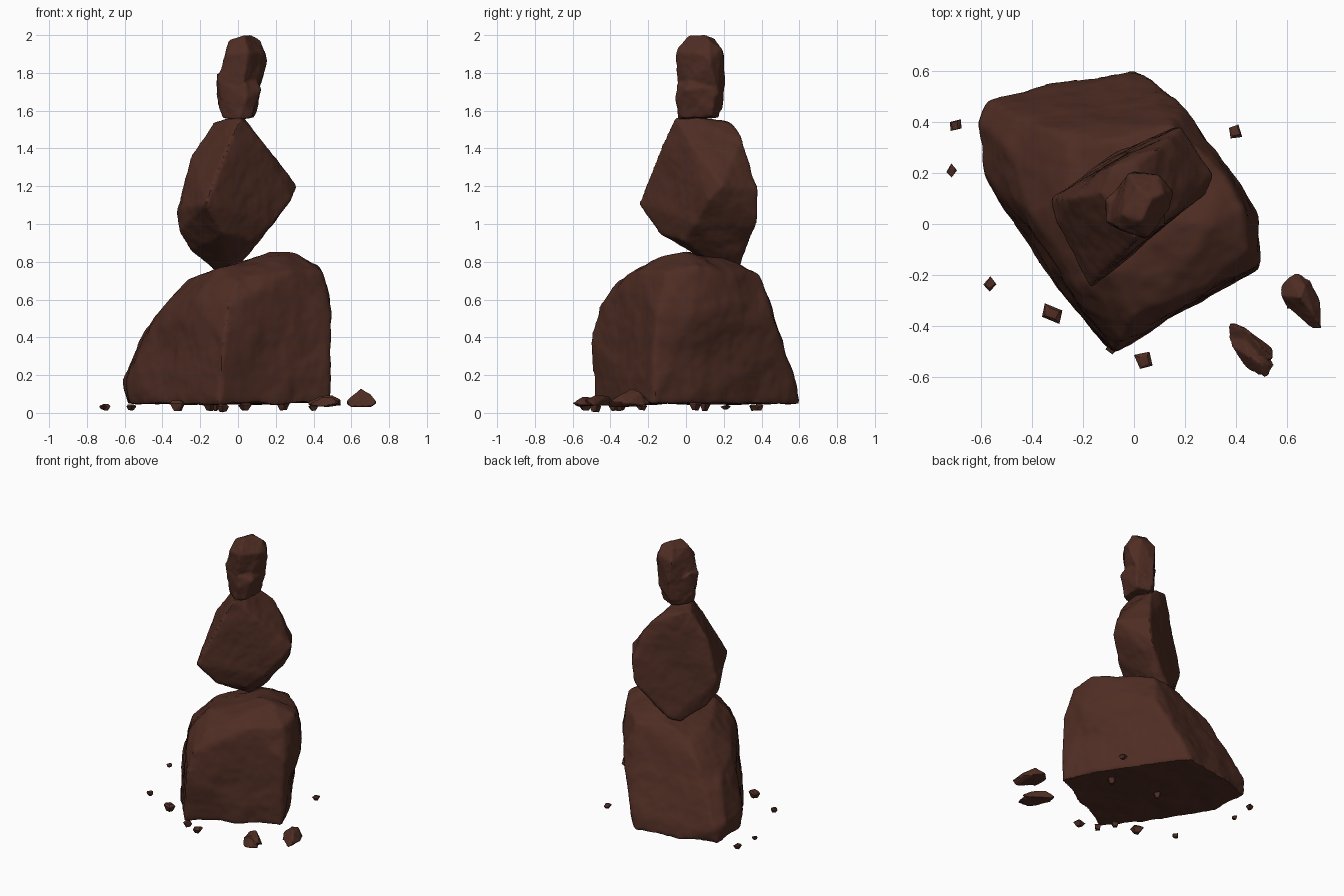
import bpy, bmesh, math, random
from mathutils import Vector, noise

random.seed(4)
brown = bpy.data.materials.new("dark_brown_stone")
brown.diffuse_color = (0.077, 0.026, 0.017, 1)


def hull_object(name, hulls):
    """Object made of one or more convex hulls given by their corner points."""
    bm = bmesh.new()
    for pts in hulls:
        verts = [bm.verts.new(p) for p in pts]
        res = bmesh.ops.convex_hull(bm, input=verts)
        junk = [v for v in set(res["geom_interior"] + res["geom_unused"])
                if isinstance(v, bmesh.types.BMVert) and not v.link_faces]
        bmesh.ops.delete(bm, geom=junk, context='VERTS')
    bmesh.ops.recalc_face_normals(bm, faces=bm.faces)
    me = bpy.data.meshes.new(name)
    bm.to_mesh(me)
    bm.free()
    me.materials.append(brown)
    ob = bpy.data.objects.new(name, me)
    bpy.context.collection.objects.link(ob)
    bpy.ops.object.select_all(action='DESELECT')
    ob.select_set(True)
    bpy.context.view_layer.objects.active = ob
    return ob


def rock(name, hulls, voxel, amp, freq, smooth=3, dents=()):
    """Hulls fused, softened at the edges, hollowed by dents and roughened."""
    ob = hull_object(name, hulls)
    m = ob.modifiers.new("fuse", 'REMESH')
    m.mode = 'VOXEL'
    m.voxel_size = voxel
    s = ob.modifiers.new("soften", 'SMOOTH')
    s.factor = 0.5
    s.iterations = smooth
    bpy.ops.object.modifier_apply(modifier="fuse")
    bpy.ops.object.modifier_apply(modifier="soften")
    me = ob.data
    moves = []
    for v in me.vertices:
        p = v.co * freq
        d = noise.noise(p) + 0.5 * noise.noise(p * 2.3) + 0.25 * noise.noise(p * 5)
        d *= amp
        for centre, radius, depth in dents:
            d -= depth * math.exp(-((v.co - Vector(centre)).length / radius) ** 2)
        moves.append(v.co + v.normal * d)
    for v, co in zip(me.vertices, moves):
        v.co = co
    if not me.materials:
        me.materials.append(brown)
    bpy.ops.object.shade_smooth_by_angle(angle=math.radians(35))


# Large base boulder: flat underside, overhanging right side, slope to the left
rock("base_boulder", [[
    (-.58, .46, .05), (-.57, .18, .05), (-.38, .54, .05), (0, .6, .05),
    (.06, .54, .05), (.4, .03, .05), (.49, -.18, .05), (-.1, -.48, .05), (-.37, -.16, .05),
    (-.61, .4, .18), (-.59, .2, .18), (-.57, .48, .16), (.02, .59, .14), (.09, .55, .25),
    (-.08, -.51, .38), (.495, -.16, .5), (-.5, .3, .43), (.19, .46, .5), (.49, .03, .52),
    (-.4, .04, .56), (-.36, .38, .56), (.33, .28, .6), (-.05, -.46, .57), (.485, -.06, .65),
    (-.24, -.23, .6), (-.18, -.24, .67), (-.26, .3, .68), (-.27, .1, .71), (-.1, .33, .75),
    (.15, .39, .74), (.18, 0, .855), (.3, 0, .845), (.43, .06, .78), (.45, -.1, .75),
    (.28, -.25, .75), (.0, -.36, .71), (-.1, -.2, .76), (.2, -.18, .81), (.35, .2, .75),
    (.1, .26, .795)]],
    0.017, 0.012, 5, 3,
    [((.46, .02, .28), .16, .02), ((.2, -.33, .36), .2, .015), ((-.4, -.12, .36), .08, .015)])

# Tilted diamond slab balanced in the middle
rock("middle_slab", [[
    (.01, -.06, 1.565), (.03, .05, 1.57), (-.13, .12, 1.54), (-.08, .23, 1.54), (.01, .24, 1.53),
    (.1, -.01, 1.48), (-.17, -.25, 1.11), (-.08, -.14, .95), (.07, -.02, .91), (.19, .05, 1.0),
    (.31, .19, 1.2), (.28, .12, 1.13), (.18, .38, 1.18), (.16, .38, 1.02), (.12, .35, .95),
    (.18, .3, 1.0), (-.32, .1, 1.06), (-.3, 0, 1.08), (-.31, .06, .96), (-.25, .12, .85),
    (-.25, .1, 1.36), (-.12, .23, .75), (-.04, .2, .755), (-.07, .28, .77), (.03, .27, .81),
    (.1, .3, 1.45)]],
    0.012, 0.008, 6, 2)

# Small upright stone at the top, with a step on its front right side
rock("top_stone", [
    [(-.08, .02, 1.56), (.0, -.04, 1.55), (.07, -.02, 1.56), (.09, .14, 1.57), (.0, .17, 1.56),
     (-.07, .12, 1.57), (-.12, .06, 1.68), (-.1, .0, 1.77), (.04, -.06, 1.65), (.12, .0, 1.71),
     (.12, .16, 1.72), (.0, .2, 1.72), (.1, .02, 1.76), (-.11, .1, 1.8), (.04, -.05, 1.74)],
    [(-.11, .08, 1.63), (-.11, .01, 1.78), (.03, -.05, 1.76), (.1, .02, 1.76), (.11, .17, 1.68),
     (.0, .21, 1.75), (.16, .13, 1.86), (.14, .06, 1.9), (.05, -.055, 1.91), (-.06, -.02, 1.9),
     (-.05, .04, 1.965), (.03, .01, 2.0), (.07, .1, 2.005), (.12, .12, 1.97), (.1, .19, 1.93),
     (-.02, .2, 1.9), (.01, .15, 1.985), (-.01, .19, 1.6), (-.09, .0, 1.66)]],
    0.009, 0.007, 9, 2)

# Two larger fallen stones at the front right
rock("fallen_stone_right", [[
    (.575, -.24, .045), (.6, -.33, .03), (.7, -.415, .03), (.735, -.41, .06), (.73, -.3, .05),
    (.69, -.22, .04), (.64, -.19, .05), (.575, -.28, .065), (.65, -.29, .13), (.67, -.24, .11),
    (.7, -.34, .1), (.61, -.21, .07)]], 0.006, 0.003, 14, 1)
rock("fallen_stone_front", [
    [(.37, -.39, .06), (.39, -.385, .04), (.44, -.41, .09), (.545, -.49, .04), (.545, -.53, .07),
     (.5, -.48, .095), (.37, -.45, .04), (.42, -.51, .04), (.46, -.55, .04)],
    [(.37, -.44, .04), (.38, -.48, .05), (.44, -.57, .03), (.52, -.605, .05), (.55, -.55, .04),
     (.45, -.52, .085), (.5, -.55, .085), (.43, -.45, .07), (.52, -.5, .04)]],
    0.006, 0.003, 14, 1)


def shard(name, x, y, r, z0, z1):
    """Flat-faced four-sided stone chip, narrower underneath."""
    pts, turn = [], random.uniform(0, 2)
    for z, k in ((z0, .5), (z0 + .7 * (z1 - z0), 1.0), (z1, .6)):
        for i in range(4):
            a = turn + math.tau * i / 4 + random.uniform(-.25, .25)
            q = r * k * random.uniform(.85, 1.15)
            pts.append((x + q * math.cos(a), y + q * math.sin(a), z + random.uniform(0, .006)))
    hull_object(name, [pts])


# Chips scattered around and under the base
chips = [(-.32, -.35, .045, .01, .06), (.04, -.535, .04, .01, .05), (-.08, -.48, .035, .003, .045),
         (-.7, .385, .03, .012, .042), (-.715, .21, .024, .015, .035), (.4, .36, .03, .01, .04),
         (-.565, -.235, .03, .012, .04), (-.15, -.38, .03, .01, .055), (.24, .05, .035, .01, .06),
         (-.12, .1, .03, .01, .06)]
for i, c in enumerate(chips):
    shard("stone_chip_%d" % (i + 1), *c)
